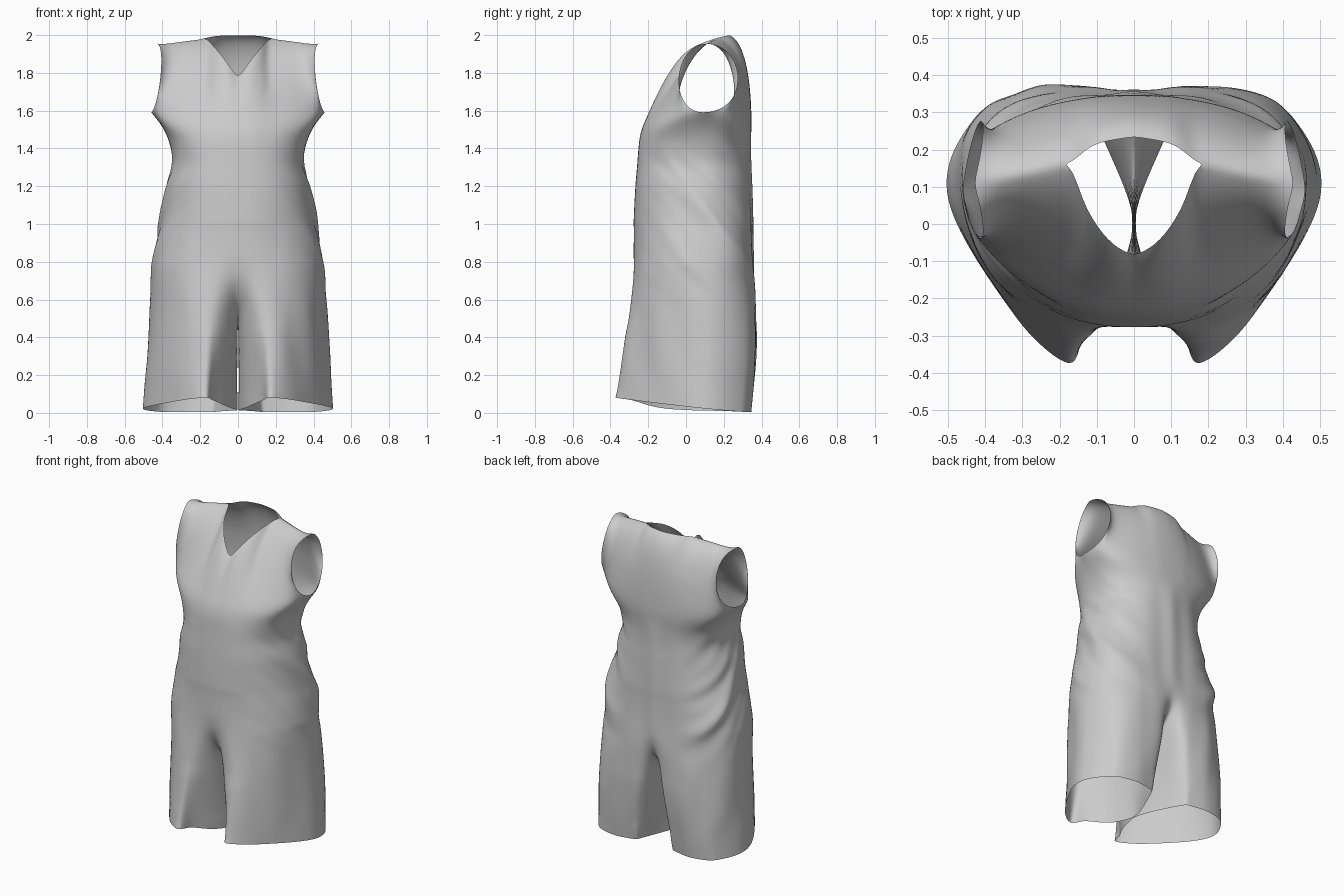
import bpy, bmesh, math
from mathutils import Vector

if "Cube" in bpy.data.objects:
    bpy.data.objects.remove(bpy.data.objects["Cube"])

N, H = 96, 48          # columns around the body, half of them
Q = N // 4


def curve(keys, t):
    """Smooth interpolation through (t, value...) keys."""
    t = min(max(t, keys[0][0]), keys[-1][0])
    i = 0
    while i < len(keys) - 2 and t > keys[i + 1][0]:
        i += 1
    a, b = keys[i], keys[i + 1]
    p, n = keys[max(i - 1, 0)], keys[min(i + 2, len(keys) - 1)]
    h = b[0] - a[0]
    s = (t - a[0]) / h
    out = []
    for k in range(1, len(a)):
        ma = (b[k] - p[k]) / (b[0] - p[0]) * h
        mb = (n[k] - a[k]) / (n[0] - a[0]) * h
        out.append((2*s**3 - 3*s*s + 1)*a[k] + (s**3 - 2*s*s + s)*ma
                   + (3*s*s - 2*s**3)*b[k] + (s**3 - s*s)*mb)
    return out


def smooth(a, b, v):
    s = min(max((v - a) / (b - a), 0), 1)
    return s * s * (3 - 2 * s)


def spow(v, e):
    return math.copysign(abs(v) ** e, v)


# z, half width, front y, back y of the torso
TORSO = [(0.78, 0.455, -0.285, 0.368), (0.9, 0.435, -0.28, 0.362),
         (1.0, 0.412, -0.278, 0.36), (1.2, 0.375, -0.268, 0.354),
         (1.32, 0.347, -0.258, 0.348), (1.42, 0.366, -0.25, 0.345),
         (1.47, 0.40, -0.243, 0.345), (1.52, 0.462, -0.228, 0.347)]
# half of the collar line seen by x: y, z
FRONT_NECK = [(0, -0.085, 1.773), (0.05, -0.06, 1.842), (0.1, -0.005, 1.908),
              (0.15, 0.09, 1.965), (0.168, 0.165, 1.985)]
BACK_NECK = [(0, 0.235, 1.998), (0.11, 0.212, 1.996), (0.168, 0.165, 1.985)]
SHOULDER = [(0.168, 0.165, 1.985), (0.3, 0.135, 1.968), (0.38, 0.12, 1.957), (0.43, 0.11, 1.956)]
# hem outline of one leg: outside (front to back) and inside (back to front)
HEM_OUT = [(0, 0.135, -0.29), (0.12, 0.175, -0.375), (0.25, 0.31, -0.26), (0.5, 0.5, 0.07),
           (0.75, 0.42, 0.295), (0.88, 0.28, 0.345), (1, 0.13, 0.325)]
HEM_IN = [(0, 0.13, 0.325), (0.3, 0.07, 0.2), (0.55, 0.01, 0.05), (0.68, 0.006, -0.03),
          (0.82, 0.05, -0.16), (1, 0.135, -0.29)]
CROTCH = [(0, 0.368, 0.78), (0.2, 0.33, 0.63), (0.4, 0.19, 0.51), (0.6, 0.02, 0.47),
          (0.8, -0.16, 0.56), (1, -0.285, 0.78)]

bm = bmesh.new()


def strip(a, b, closed=False):
    for i in range(len(a) if closed else len(a) - 1):
        j = (i + 1) % len(a)
        face = [a[i], a[j], b[j], b[i]]
        bm.faces.new(list(dict.fromkeys(face)))


def angle(i):
    return -2 * math.pi * i / N      # right side, front, left side, back


# torso tube: full at the front, pinched at the back of the waist
rings = []
ROWS = 26
for r in range(ROWS + 1):
    z = 0.78 + 0.74 * r / ROWS
    w, f, b = curve(TORSO, z)
    full = smooth(1.0, 1.3, z) * (1 - smooth(1.4, 1.52, z))
    pinch = smooth(0.92, 1.2, z) * (1 - smooth(1.4, 1.52, z))
    ring = []
    for i in range(N):
        c, s = math.cos(angle(i)), math.sin(angle(i))
        cy = 0.09
        front = s < 0
        e = 0.9 - 0.1 * full if front else 0.76 + 0.22 * pinch
        ex = 0.9 - 0.1 * full if front else 0.9 + 0.1 * pinch
        y = cy + spow(s, e) * ((cy - f) if front else (b - cy))
        lift = 0.07 * abs(c) ** 8 * smooth(1.32, 1.52, z)
        ring.append(bm.verts.new((w * spow(c, ex), y, z + lift)))
    rings.append(ring)
for a, b in zip(rings, rings[1:]):
    strip(a, b, True)


# front and back yoke panels, ending at armholes, shoulders and neckline
def top_point(x, front):
    ax = abs(x)
    keys = SHOULDER if ax > 0.168 else (FRONT_NECK if front else BACK_NECK)
    y, z = curve(keys, ax)
    return Vector((x, y, z))


def yoke(columns, front, shoulder_row=None):
    ROW = 16
    base = [rings[-1][i % N] for i in columns]
    rows = [base]
    for r in range(1, ROW + 1):
        t = r / ROW
        B = ((1-t)**3, 3*t*(1-t)**2, 3*t*t*(1-t), t**3)
        row = []
        for n, i in enumerate(columns):
            c = math.cos(angle(i))
            p0, p3 = base[n].co, top_point(0.43 * c, front)
            if r == ROW and shoulder_row and abs(p3.x) > 0.166:
                row.append(shoulder_row[i % N])
                continue
            d = p3 - p0
            k = abs(c) ** 7
            ey = (-0.09, -0.08) if front else (0.345, 0.325)
            tz = 0.75 + 0.12 * smooth(0.1, 0.2, abs(p3.x))
            fy, fz = ((0.24, 0.6), (0.3, tz)) if front else ((0.0, 0.2), (0.4, 0.92))
            ez = (1.59, 1.95)
            y = [p0.y] + [(p0.y + d.y*fy[m])*(1-k) + ey[m]*k for m in (0, 1)] + [p3.y]
            z = [p0.z] + [(p0.z + d.z*fz[m])*(1-k) + ez[m]*k for m in (0, 1)] + [p3.z]
            x = [p0.x, 0.425 * c, 0.375 * c, p3.x]
            row.append(bm.verts.new([sum(u*v for u, v in zip(B, q)) for q in (x, y, z)]))
        rows.append(row)
    for a, b in zip(rows, rows[1:]):
        strip(a, b)
    return rows[-1]


front_top = yoke(list(range(0, H + 1)), True)
# the back panel shares the front panel's shoulder seam
seam = {(N - i) % N: v for i, v in enumerate(front_top)}
yoke(list(range(H, N + 1)), False, seam)

# legs, sharing the crotch seam
M, LEG = 24, 22
crotch = [bm.verts.new((0, *curve(CROTCH, m / M))) for m in range(1, M)]
for side in (1, -1):
    start = [rings[0][(Q - side * j) % N] for j in range(H + 1)] + crotch
    hem = [curve(HEM_OUT, j / H) for j in range(H + 1)] + [curve(HEM_IN, m / M) for m in range(1, M)]
    prev = start
    for r in range(1, LEG + 1):
        t = r / LEG
        row = []
        for v, (hx, hy) in zip(start, hem):
            hz = 0.003 + 0.077 * ((0.36 - hy) / 0.73) ** 1.3 * (0.4 + 0.6 * smooth(0, 0.15, hx))
            p = v.co.lerp(Vector((side * hx, hy, hz)), t)
            inner = 1 - smooth(0.05, 0.3, abs(v.co.x))
            p.x = v.co.x + (side * hx - v.co.x) * t ** (1 - 0.5 * inner)
            p.y += 0.022 * math.sin(math.pi * t) * smooth(0.15, 0.3, p.y)
            row.append(bm.verts.new(p))
        strip(prev, row, True)
        prev = row


# relax the crotch and the underarm into soft cloth
def relax(test, times):
    verts = [v for v in bm.verts if not v.is_boundary and test(v.co)]
    for _ in range(times):
        bmesh.ops.smooth_vert(bm, verts=verts, factor=0.5, use_axis_x=True,
                              use_axis_y=True, use_axis_z=True)


relax(lambda p: abs(p.x) < 0.24 and 0.45 < p.z < 0.98, 20)
relax(lambda p: abs(p.x) < 0.24 and 0.1 < p.z < 0.5, 4)
relax(lambda p: abs(p.x) > 0.12 and 1.36 < p.z < 1.72, 8)

# cloth folds: diagonal drapes at the sides, soft grooves down the back
for v in bm.verts:
    x, y, z = v.co
    out = Vector((x, y - 0.06, 0)).normalized()
    side = smooth(0.16, 0.34, abs(x)) * smooth(0.55, 0.8, z) * (1 - smooth(1.3, 1.48, z))
    side *= 0.3 + 0.7 * smooth(-0.15, 0.1, y)
    ph = z + 0.95 * y + 0.04 * math.sin(9 * z + (1 if x > 0 else 3))
    d = 0.005 * side * (math.sin(24 * ph) + 0.6 * math.sin(47 * ph + 5 * y))
    d += 0.018 * side * math.exp(-((z + 1.3 * y - 1.22) / 0.05) ** 2)
    if y > 0.2:
        g = smooth(0.6, 0.85, z) * (1 - smooth(1.25, 1.5, z))
        d -= 0.01 * g * math.exp(-((abs(x) - 0.08) / 0.06) ** 2)
    leg = smooth(0.1, 0.3, z) * (1 - smooth(0.5, 0.75, z)) * smooth(0.1, 0.25, abs(x))
    d += 0.005 * leg * math.sin(22 * x + 14 * y + 4 * z)
    v.co += out * d

bmesh.ops.recalc_face_normals(bm, faces=bm.faces)
mesh = bpy.data.meshes.new("romper")
bm.to_mesh(mesh)
bm.free()
romper = bpy.data.objects.new("romper", mesh)
bpy.context.collection.objects.link(romper)
for p in mesh.polygons:
    p.use_smooth = True
sub = romper.modifiers.new("smooth_cloth", 'SUBSURF')
sub.levels = sub.render_levels = 1
